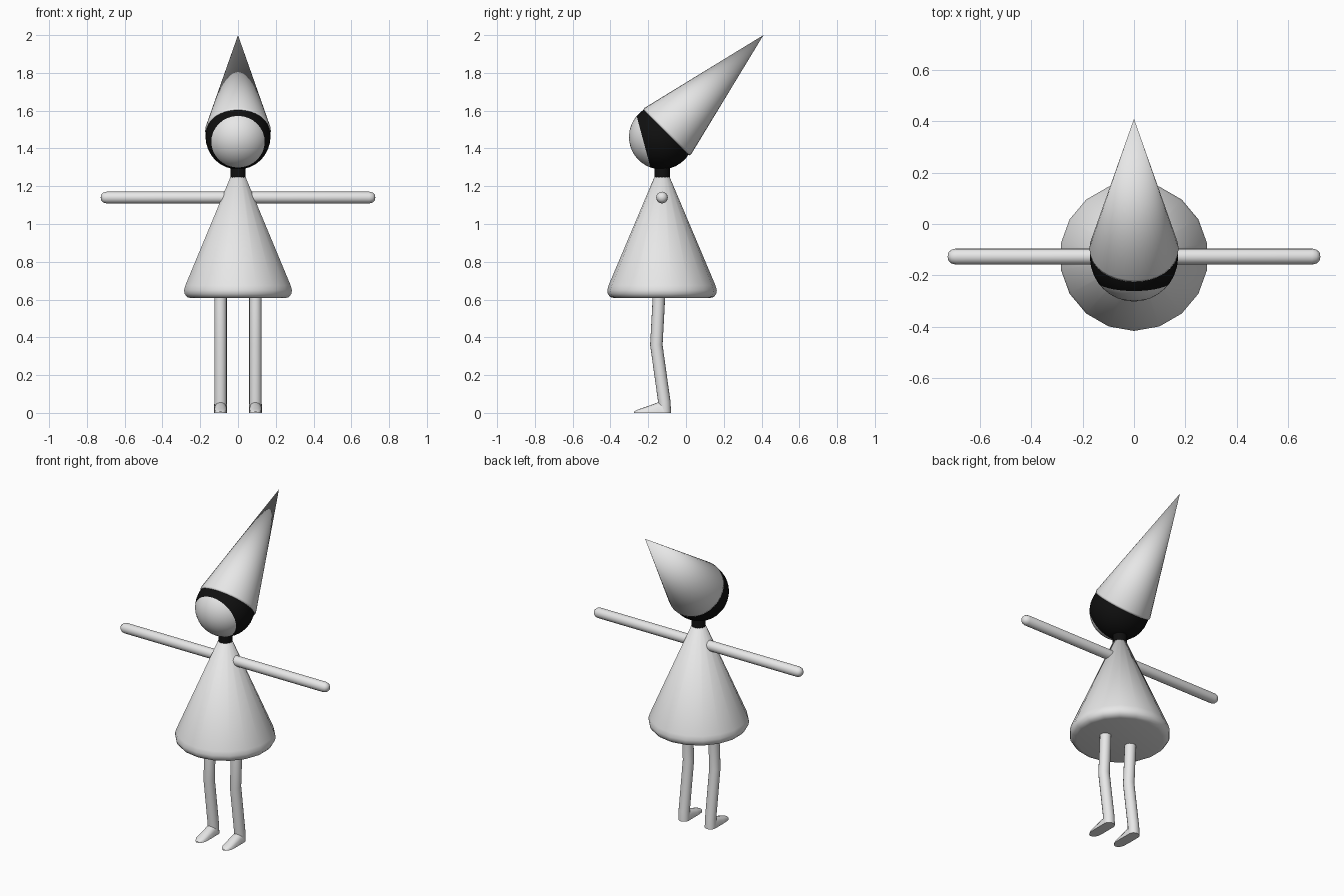
import bpy, bmesh, math
from mathutils import Vector

if "Cube" in bpy.data.objects:
    bpy.data.objects.remove(bpy.data.objects["Cube"])


def material(name, rgb):
    m = bpy.data.materials.new(name)
    m.diffuse_color = (*rgb, 1)
    m.use_nodes = True
    m.node_tree.nodes["Principled BSDF"].inputs["Base Color"].default_value = m.diffuse_color
    return m


GREY = material("light grey", (0.8, 0.8, 0.8))
BLACK = material("black", (0.005, 0.005, 0.005))
MID_Y = -0.127  # depth of the body axis


def loft(name, rings, mats, smooth_all=True):
    """Skin a list of rings; a ring holding one point is a pole."""
    bm = bmesh.new()
    loops = [[bm.verts.new(p) for p in ring] for ring in rings]
    for a, b in zip(loops, loops[1:]):
        n = max(len(a), len(b))
        for i in range(n):
            j = (i + 1) % n
            if len(a) == 1:
                bm.faces.new((a[0], b[j], b[i]))
            elif len(b) == 1:
                bm.faces.new((a[i], a[j], b[0]))
            else:
                bm.faces.new((a[i], a[j], b[j], b[i]))
    for end in (loops[0], loops[-1]):
        if len(end) > 2:
            bm.faces.new(end)
    bmesh.ops.recalc_face_normals(bm, faces=bm.faces)
    me = bpy.data.meshes.new(name)
    bm.to_mesh(me)
    bm.free()
    for m in mats:
        me.materials.append(m)
    ob = bpy.data.objects.new(name, me)
    bpy.context.collection.objects.link(ob)
    me.shade_smooth()
    if not smooth_all:
        bpy.ops.object.select_all(action='DESELECT')
        bpy.context.view_layer.objects.active = ob
        ob.select_set(True)
        bpy.ops.object.shade_smooth_by_angle(angle=math.radians(40))
    return ob


def lathe(name, profile, sides, origin, axis=(0, 0, 1), mats=(GREY,), smooth_all=True):
    """Turn (radius, height) points around an axis."""
    q = Vector((0, 0, 1)).rotation_difference(Vector(axis))
    rings = []
    for r, h in profile:
        count = 1 if r == 0 else sides
        rings.append([Vector(origin) + q @ Vector((r * math.sin(2 * math.pi * i / sides),
                                                   -r * math.cos(2 * math.pi * i / sides), h))
                      for i in range(count)])
    return loft(name, rings, mats, smooth_all)


# Dress: cone with a rounded hem
lathe("dress", [(0, .607), (.25, .607), (.274, .613), (.287, .63), (.29, .65),
                (.283, .675), (.04, 1.25), (0, 1.25)], 18, (0, MID_Y, 0))

# Neck
lathe("neck", [(.041, 1.245), (.041, 1.33)], 16, (0, MID_Y, 0), mats=(BLACK,), smooth_all=False)

# Head: sphere whose front cap is the face, the rest the dark hood
R = 0.172
centre = Vector((0, -0.13, 1.461))
face_dir = Vector((0, -0.966, -0.26)).normalized()
cut = math.radians(55.3)
angles = [cut * i / 6 for i in range(7)] + [cut + (math.pi - cut) * i / 11 for i in range(1, 12)]
profile = [(0 if i in (0, 17) else R * math.sin(a), R * math.cos(a)) for i, a in enumerate(angles)]
head = lathe("head", profile, 32, centre, face_dir, (GREY, BLACK))
for f in head.data.polygons:
    if (f.center - centre).dot(face_dir) < R * math.cos(cut):
        f.material_index = 1

# Pointed hat tilted backwards
tip = Vector((0, 0.41, 2.0))
base = Vector((0, -0.104, 1.484))
lathe("hat", [(.172, 0), (.174, .012), (0, (tip - base).length)], 32, base, tip - base)

# Arms: rounded rods
for side in (-1, 1):
    lathe("arm", [(.031, 0), (.031, .695), (.027, .712), (.016, .724), (0, .727)], 16,
          (0, MID_Y, 1.14), (side, 0, 0), smooth_all=False)

# Legs bent at the knee, with wedge feet
for side in (-1, 1):
    x0 = side * 0.0925
    path = [(-.142, .66, .033), (-.146, .56, .033), (-.157, .36, .033),
            (-.115, .06, .033), (-.113, 0, .034)]
    loft("leg", [[(x0 + r * math.cos(t), y + r * math.sin(t), z)
                  for t in (2 * math.pi * i / 16 for i in range(16))] for y, z, r in path],
         (GREY,), False)
    # (depth, half width, height) of each arched foot section
    foot = [(-.11, .034, .06), (-.15, .034, .055), (-.20, .034, .036),
            (-.245, .031, .021), (-.265, .021, .013), (-.275, .008, .007)]
    loft("foot", [[(x0 + w * math.cos(t), y, h * math.sin(t) ** 0.6 if 0 < i < 8 else 0)
                   for i, t in ((i, math.pi * i / 8) for i in range(9))] for y, w, h in foot],
         (GREY,), False)
